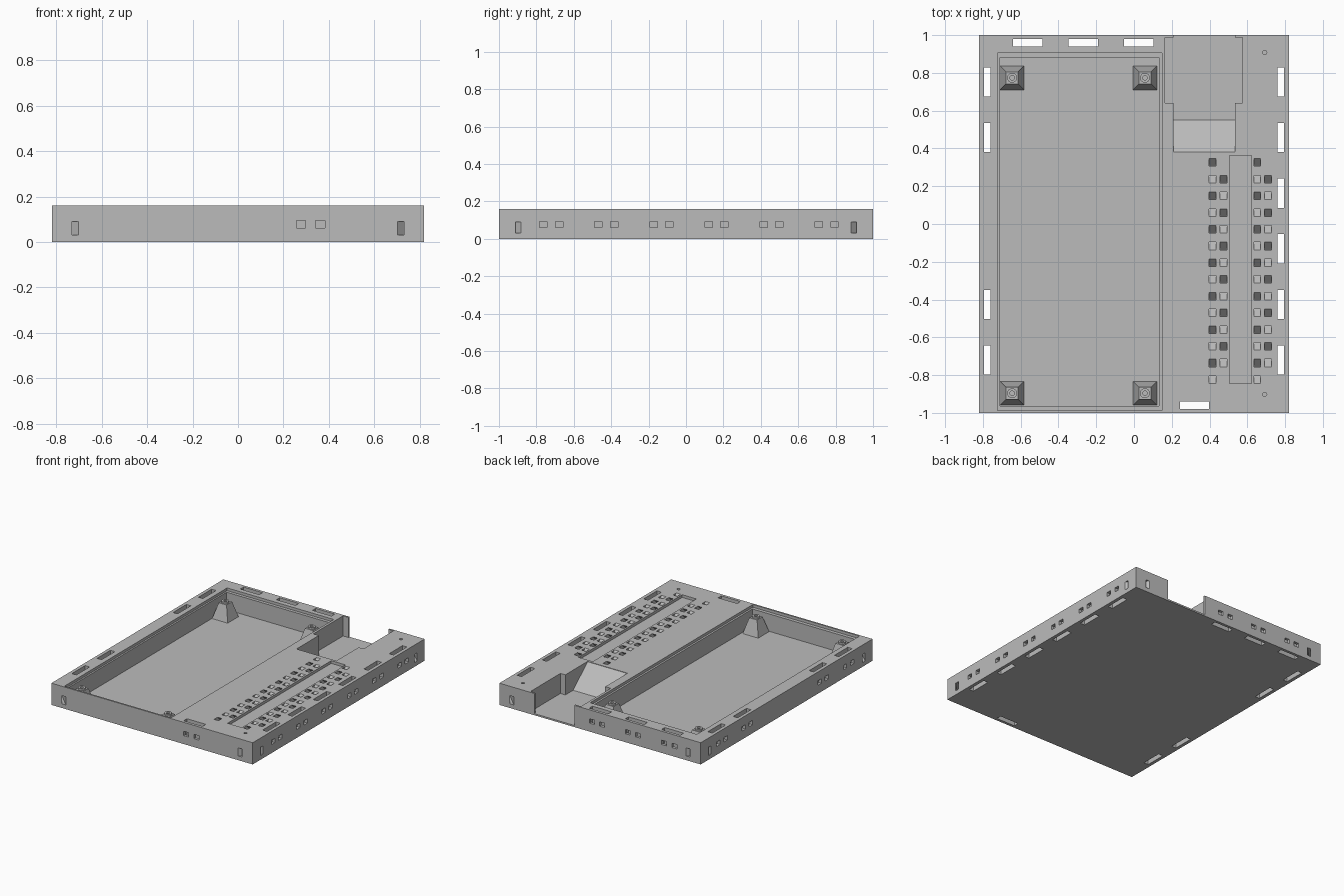
import bpy, bmesh, math
from mathutils import Matrix, Vector

cube = bpy.data.objects.get("Cube")
if cube:
    bpy.data.objects.remove(cube, do_unlink=True)

W, L, H = 0.82, 1.0, 0.16      # half width, half length, height
FLOOR = 0.012

grey = bpy.data.materials.new("plain grey")
grey.use_nodes = True
colour = (0.5, 0.5, 0.5, 1)
grey.diffuse_color = colour
grey.node_tree.nodes["Principled BSDF"].inputs["Base Color"].default_value = colour


def box(bm, x0, x1, y0, y1, z0, z1, turn=0):
    centre = Vector((x0 + x1, y0 + y1, z0 + z1)) / 2
    size = Matrix.Diagonal((x1 - x0, y1 - y0, z1 - z0, 1))
    bmesh.ops.create_cube(bm, size=1, matrix=Matrix.Translation(centre)
                          @ Matrix.Rotation(turn, 4, "Z") @ size)


def block(bm, x, y, z, sx, sy, sz, turn=0):
    box(bm, x - sx / 2, x + sx / 2, y - sy / 2, y + sy / 2, z - sz / 2, z + sz / 2, turn)


def prism(bm, x0, x1, profile):
    """Extrude a y-z profile along x."""
    face = bm.faces.new([bm.verts.new((x0, y, z)) for y, z in profile])
    moved = bmesh.ops.extrude_face_region(bm, geom=[face], use_keep_orig=True)
    verts = [v for v in moved["geom"] if isinstance(v, bmesh.types.BMVert)]
    bmesh.ops.translate(bm, verts=verts, vec=(x1 - x0, 0, 0))


def finish(bm, name):
    bmesh.ops.recalc_face_normals(bm, faces=bm.faces)
    mesh = bpy.data.meshes.new(name)
    bm.to_mesh(mesh)
    bm.free()
    mesh.materials.append(grey)
    obj = bpy.data.objects.new(name, mesh)
    bpy.context.collection.objects.link(obj)
    return obj


def cut(bm, name):
    """Subtract a set of separate solids from the tray."""
    cutter = finish(bm, name)
    cutter.hide_render = True
    mod = tray.modifiers.new(name, "BOOLEAN")
    mod.operation, mod.solver, mod.object = "DIFFERENCE", "EXACT", cutter
    bpy.context.view_layer.objects.active = tray
    bpy.ops.object.modifier_apply(modifier=name)
    bpy.data.objects.remove(cutter, do_unlink=True)


# Solid tray body
bm = bmesh.new()
box(bm, -W, W, -L, L, 0, H)
tray = finish(bm, "tray")

# Large pocket with a shallow lid ledge
bm = bmesh.new()
box(bm, -0.722, 0.147, -0.988, 0.905, H - 0.02, H + 0.1)
cut(bm, "lid_ledge")
bm = bmesh.new()
box(bm, -0.71, 0.133, -0.963, 0.882, FLOOR, H + 0.1)
cut(bm, "pocket")

# Rear bay, its opening and the ramp in front of it
bm = bmesh.new()
box(bm, 0.165, 0.575, 0.64, 0.987, FLOOR, H + 0.1)
cut(bm, "rear_bay")
bm = bmesh.new()
prism(bm, 0.21, 0.535, [(0.38, H + 0.1), (0.38, H - 0.003), (0.55, FLOOR),
                        (L + 0.1, FLOOR), (L + 0.1, H + 0.1)])
cut(bm, "ramp_channel")

# Rim slots, each with a pair of windows through the outer wall
pitch = 0.2945
slots, windows = bmesh.new(), bmesh.new()
for i in range(6):
    y = 0.752 - i * pitch
    for side in (-1, 1):
        if side < 0 and i in (2, 3):
            continue
        block(slots, side * 0.777, y, H / 2, 0.036, 0.155, 1)
        for d in (-0.042, 0.042):
            block(windows, side * 0.87, y + d, 0.078, 0.18, 0.04, 0.032)
for x, side in ((-0.563, 1), (-0.268, 1), (0.025, 1), (0.32, -1)):
    block(slots, x, side * 0.96, H / 2, 0.155, 0.038, 1)
    for d in (-0.042, 0.042):
        block(windows, x + d, side * 1.05, 0.078, 0.04, 0.18, 0.032)
cut(slots, "rim_slots")
cut(windows, "wall_windows")

# Diagonal tunnels across the four corners
bm = bmesh.new()
for sx in (-1, 1):
    for sy in (-1, 1):
        block(bm, sx * 0.77, sy * 0.947, 0.061, 0.3, 0.021, 0.06, -sx * sy * math.pi / 4)
cut(bm, "corner_tunnels")

# V-shaped tie tunnels in staggered columns
step, half = 0.0885, 0.02
bm = bmesh.new()
for x, first, count in ((0.415, 0, 7), (0.474, 1, 6), (0.652, 0, 7), (0.71, 1, 6)):
    for i in range(count):
        mid = 0.326 - step * (first + 2 * i + 0.5)
        outer, inner = step / 2 + half, step / 2 - half
        up = H + 0.02
        prism(bm, x - 0.018, x + 0.018, [
            (mid + outer, up), (mid + outer, H), (mid, H - outer), (mid - outer, H),
            (mid - outer, up), (mid - inner, up), (mid - inner, H), (mid, H - inner),
            (mid + inner, H), (mid + inner, up)])
cut(bm, "tie_tunnels")

# Shallow groove between the columns
bm = bmesh.new()
box(bm, 0.506, 0.622, -0.844, 0.362, H - 0.02, H + 0.1)
cut(bm, "groove")

# Small screw holes in the rim
bm = bmesh.new()
for y in (0.908, -0.902):
    bmesh.ops.create_cone(bm, cap_ends=True, segments=20, radius1=0.011, radius2=0.011,
                          depth=0.16, matrix=Matrix.Translation((0.692, y, H)))
cut(bm, "screw_holes")

# Tapered posts with a hollow boss on top
TOP = 0.125
for end, y in (("back", 0.774), ("front", -0.896)):
    for side, x in (("right", -0.645), ("left", 0.058)):
        bm = bmesh.new()
        bmesh.ops.create_cone(
            bm, cap_ends=True, segments=4, radius1=0.064 * math.sqrt(2),
            radius2=0.032 * math.sqrt(2), depth=TOP - FLOOR + 0.002,
            matrix=Matrix.Translation((x, y, (TOP + FLOOR - 0.002) / 2))
            @ Matrix.Rotation(math.pi / 4, 4, "Z"))
        finish(bm, f"{end}_{side}_post")

        bm = bmesh.new()
        ring = [(0.0, 0.002), (0.012, 0.002), (0.012, 0.012), (0.026, 0.012), (0.026, -0.001)]
        verts = [bm.verts.new((x + r, y, TOP + z)) for r, z in ring]
        edges = [bm.edges.new(pair) for pair in zip(verts, verts[1:])]
        bmesh.ops.spin(bm, geom=verts + edges, cent=(x, y, 0), axis=(0, 0, 1),
                       angle=math.tau, steps=24)
        bmesh.ops.remove_doubles(bm, verts=bm.verts, dist=0.0001)
        finish(bm, f"{end}_{side}_boss")
